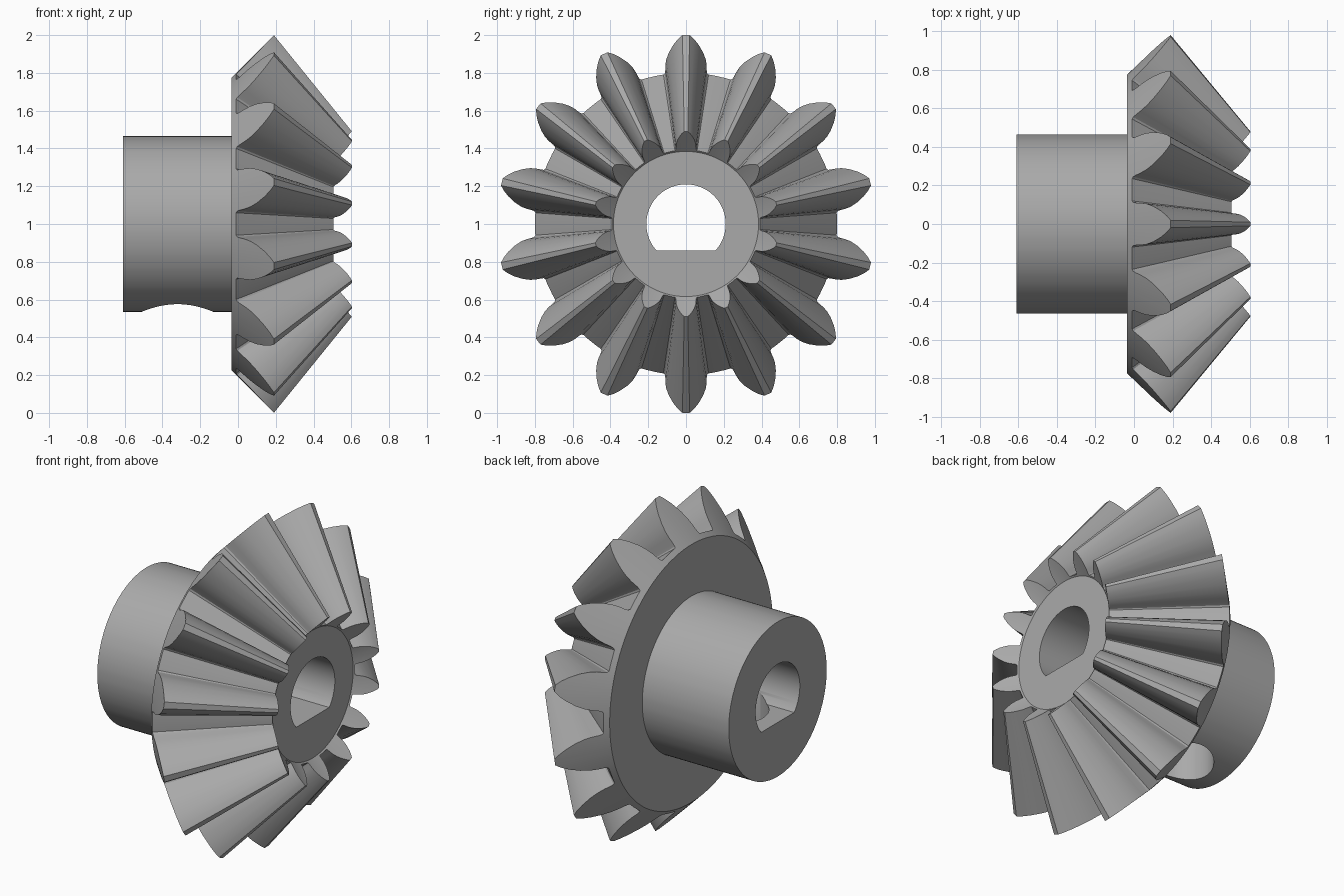
import bpy, bmesh, math
from mathutils import Vector

cube = bpy.data.objects.get("Cube")
if cube:
    bpy.data.objects.remove(cube, do_unlink=True)

TEETH = 14
APEX = Vector((1, 0, 1))      # point where all tooth lines meet
SMALL_END = 0.49              # scale of the small tooth end
CENTRE_Z = 1.0

steel = bpy.data.materials.new("grey steel")
steel.use_nodes = True
grey = (0.4, 0.4, 0.4, 1)
steel.diffuse_color = grey
steel.node_tree.nodes["Principled BSDF"].inputs["Base Color"].default_value = grey


def make_object(name, rings):
    """Bridge a series of equal closed rings and cap both ends."""
    bm = bmesh.new()
    loops = [[bm.verts.new(p) for p in ring] for ring in rings]
    n = len(loops[0])
    for a, b in zip(loops, loops[1:]):
        for i in range(n):
            j = (i + 1) % n
            bm.faces.new((a[i], a[j], b[j], b[i]))
    bm.faces.new(loops[0])
    bm.faces.new(loops[-1])
    bmesh.ops.recalc_face_normals(bm, faces=bm.faces)
    mesh = bpy.data.meshes.new(name)
    bm.to_mesh(mesh)
    bm.free()
    mesh.materials.append(steel)
    obj = bpy.data.objects.new(name, mesh)
    bpy.context.collection.objects.link(obj)
    return obj


def polar(x, r, a):
    return Vector((x, r * math.sin(a), CENTRE_Z + r * math.cos(a)))


# Half tooth outline: angle from tooth centre in degrees, radius
half = [(1.1, 1.0), (2.5, 0.98), (4.1, 0.95), (5.8, 0.91), (6.9, 0.875),
        (7.45, 0.845), (7.7, 0.82), (8.0, 0.806), (8.6, 0.8), (10.7, 0.8)]
tooth = [(-a, r) for a, r in reversed(half)] + half
pitch = math.tau / TEETH
outline = [(t * pitch + math.radians(a), r) for t in range(TEETH) for a, r in tooth]


def circle(x, r):
    return [polar(x, r, a) for a, _ in outline]


# Gear body: hub, back disc, back cone, teeth, front face
big = [polar(r - 0.81, r, a) for a, r in outline]
small = [APEX + (p - APEX) * SMALL_END for p in big]
gear = make_object("bevel_gear", [
    circle(-0.61, 0.465), circle(-0.035, 0.465), circle(-0.035, 0.775),
    big, small, circle(0.497, 0.384)])

# D-shaped shaft bore with its flat at the bottom
flat = math.acos(-0.14 / 0.21)
arc = [-flat + 2 * flat * i / 64 for i in range(65)]
bore = make_object("bore_cutter", [[polar(x, 0.21, a) for a in arc] for x in (-0.8, 0.8)])

# Set screw hole from below into the bore
spin = [math.tau * i / 64 for i in range(64)]
screw = make_object("screw_hole_cutter", [
    [Vector((-0.32 + 0.19 * math.cos(a), 0.19 * math.sin(a), z)) for a in spin]
    for z in (0.3, 1.0)])

bpy.ops.object.select_all(action='DESELECT')
bpy.context.view_layer.objects.active = gear
gear.select_set(True)
for cutter in (bore, screw):
    mod = gear.modifiers.new(cutter.name, 'BOOLEAN')
    mod.operation = 'DIFFERENCE'
    mod.solver = 'EXACT'
    mod.object = cutter
    bpy.ops.object.modifier_apply(modifier=mod.name)
    bpy.data.objects.remove(cutter, do_unlink=True)

bpy.ops.object.shade_smooth_by_angle(angle=math.radians(30))
